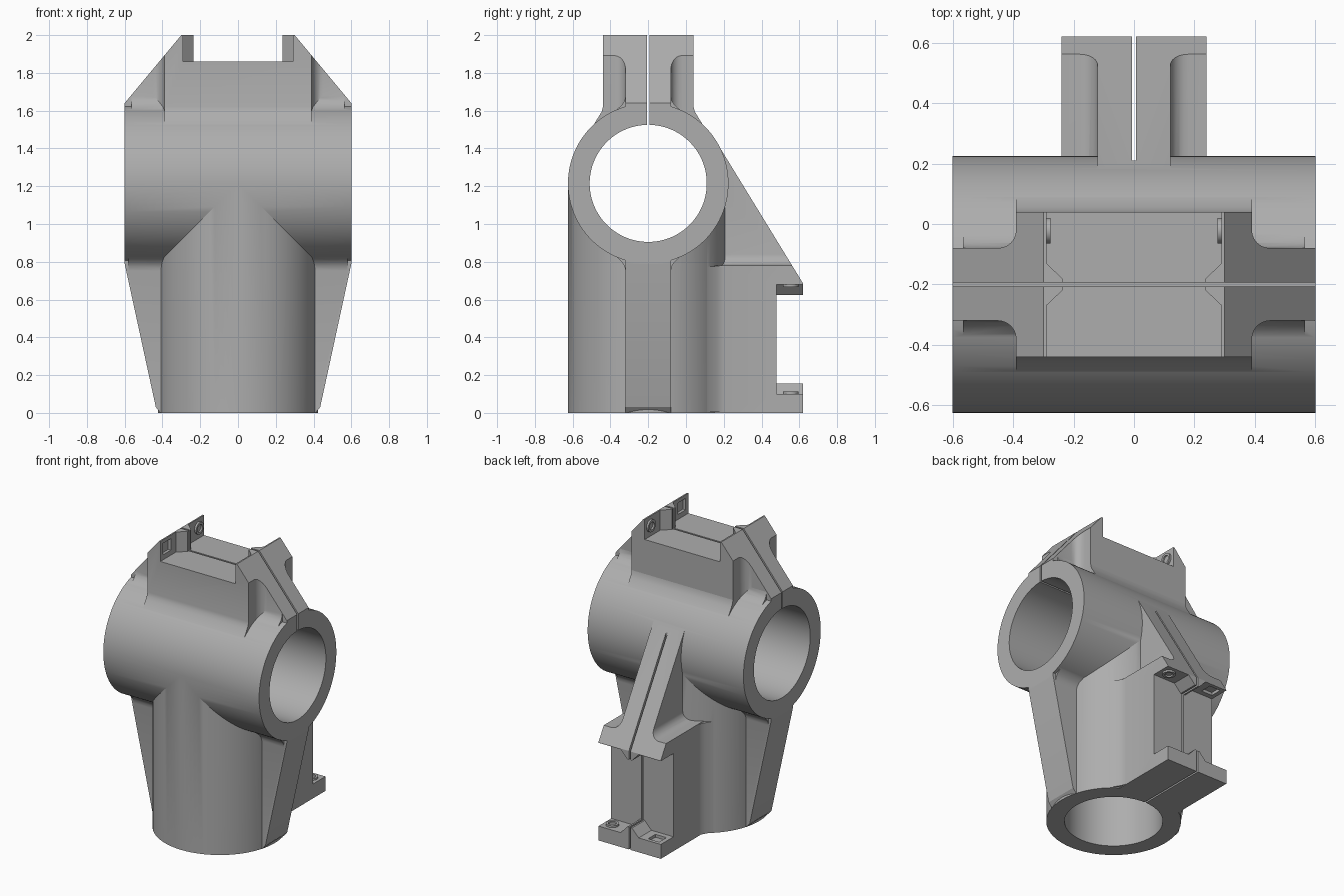
import bpy
import bmesh
import math
from mathutils import Matrix

if "Cube" in bpy.data.objects:
    bpy.data.objects.remove(bpy.data.objects["Cube"], do_unlink=True)

grey = bpy.data.materials.new("plain_grey")
grey.use_nodes = True
grey.diffuse_color = (0.42, 0.42, 0.42, 1)
grey.node_tree.nodes["Principled BSDF"].inputs["Base Color"].default_value = (0.42, 0.42, 0.42, 1)

R, BORE = 0.425, 0.31          # tube outer and inner radius
CY, CZ = -0.2, 1.215           # shared tube centre
WORLD = Matrix.Identity(4)
PLACE = {"x": lambda a, b, c: (c, a, b),
         "y": lambda a, b, c: (a, c, b),
         "z": lambda a, b, c: (a, b, c)}


def prism(name, pts, axis, lo, hi, frame=WORLD):
    """Extrude a flat outline along an axis of the given frame."""
    bm = bmesh.new()
    rings = [[bm.verts.new(frame @ Matrix.Translation(PLACE[axis](a, b, c)).translation)
              for a, b in pts] for c in (lo, hi)]
    bm.faces.new(rings[0])
    bm.faces.new(rings[1])
    n = len(pts)
    for i in range(n):
        j = (i + 1) % n
        bm.faces.new((rings[0][i], rings[0][j], rings[1][j], rings[1][i]))
    bmesh.ops.recalc_face_normals(bm, faces=bm.faces)
    mesh = bpy.data.meshes.new(name)
    bm.to_mesh(mesh)
    bm.free()
    mesh.materials.append(grey)
    ob = bpy.data.objects.new(name, mesh)
    bpy.context.collection.objects.link(ob)
    return ob


def circle(a, b, r, n=96):
    return [(a + r * math.cos(2 * math.pi * (i + 0.5) / n),
             b + r * math.sin(2 * math.pi * (i + 0.5) / n)) for i in range(n)]


def rect(a0, a1, b0, b1):
    return [(a0, b0), (a1, b0), (a1, b1), (a0, b1)]


def combine(target, other, operation):
    bpy.context.view_layer.objects.active = target
    mod = target.modifiers.new("join", "BOOLEAN")
    mod.operation, mod.solver, mod.object = operation, "EXACT", other
    bpy.ops.object.modifier_apply(modifier=mod.name)
    bpy.data.objects.remove(other, do_unlink=True)


def fillet(a, b, su, sv, r=0.06, n=6):
    """Concave round where a lug (at a) meets a rib (at b), from lug to rib."""
    arc = [(a + r - r * math.cos(t), b + r - r * math.sin(t))
           for t in (math.pi / 2 * i / n for i in range(n + 1))]
    return [(su * u, sv * v) for u, v in arc]


def flare(name, o, axis, ca, cb, sign, lo, hi):
    """Blend strip where a rib of half width o runs into a round tube."""
    def h(v):
        return math.sqrt(R * R - v * v)
    half = [(o, h(o) + 0.055), (o + 0.006, h(o) + 0.03), (o + 0.018, h(o) + 0.01),
            (o + 0.05, h(o + 0.05) - 0.002), (o + 0.02, 0.33)]
    pts = half + [(-a, b) for a, b in reversed(half)]
    return prism(name, [(ca + a, cb + sign * b) for a, b in pts], axis, lo, hi)


def clamp(name, outline, side, depth, frame):
    """Clamp block: plan outline trimmed to a side profile, pocket cut out."""
    block = prism(name, outline, "z", -depth, 0, frame)
    combine(block, prism("trim", side, "y", -0.5, 0.5, frame), "INTERSECT")
    right = [(0.29, -0.4), (0.29, -0.07), (0.235, -0.018),
             (0.235, 0.018), (0.29, 0.07), (0.29, 0.4)]
    pocket = right + [(-u, v) for u, v in reversed(right)]
    combine(block, prism("pocket", pocket, "z", -0.14, 0.1, frame), "DIFFERENCE")
    # round stud and square nut recess on each lug
    for s in (-1, 1):
        def span(p, q):
            return sorted((s * p, s * q))
        combine(block, prism("stud", circle(0.178, -0.065, 0.042, 32), "x",
                             *span(0.277, 0.3), frame), "UNION")
        combine(block, prism("stud_hole", circle(0.178, -0.065, 0.026, 32), "x",
                             *span(0.27, 0.288), frame), "DIFFERENCE")
        combine(block, prism("nut_recess", rect(-0.21, -0.125, -0.105, -0.025), "x",
                             *span(0.27, 0.31), frame), "DIFFERENCE")
    return block


# Local frames: u along the lugs, v across the slit, w outwards
top = Matrix.Translation((0, CY, 2))
back = Matrix(((0, 1, 0, 0), (0, 0, 1, 0.62), (1, 0, 0, 0.39), (0, 0, 0, 1)))

# Tubes
body = prism("tee_clamp_body", circle(CY, CZ, R), "x", -0.6, 0.6)
combine(body, prism("upright_tube", circle(0, CY, R), "z", 0, CZ), "UNION")

# Side gussets
gusset = [(0.6, 1), (0.6, 0.79), (0.435, 0.03), (0.41, 0)]
gusset += [(-x, z) for x, z in reversed(gusset)]
combine(body, prism("gussets", gusset, "y", CY - 0.12, CY + 0.12), "UNION")

# Top clamp, with a sloping rib at both ends
top_plan = []
for su, sv in ((1, 1), (-1, 1), (-1, -1), (1, -1)):
    corner = [(su * 0.6, sv * 0.12)] + fillet(0.39, 0.12, su, sv)[::-1] + [(su * 0.39, sv * 0.24)]
    top_plan += corner if su * sv > 0 else corner[::-1]
top_side = [(0.6, -0.9), (0.6, -0.36), (0.3, 0), (-0.3, 0), (-0.6, -0.36), (-0.6, -0.9)]
combine(body, clamp("top_clamp", top_plan, top_side, 0.78, top), "UNION")

# Back clamp, with one sloping rib rising to the cross tube
arm = [(1.043, 0.12)] + fillet(0.39, 0.12, 1, 1)[::-1] + [(0.39, 0.24), (-0.39, 0.24)]
back_plan = arm + [(u, -v) for u, v in reversed(arm)]
back_side = [(-0.39, -0.9), (-0.39, 0), (0.295, 0), (1.043, -0.458), (1.043, -0.9)]
combine(body, clamp("back_clamp", back_plan, back_side, 0.6, back), "UNION")

# Blends between ribs and tubes
for args in (("upper_rib_blend", 0.12, "x", CY, CZ, 1, -0.565, 0.565),
             ("lower_rib_blend", 0.12, "x", CY, CZ, -1, -0.58, 0.58),
             ("top_clamp_blend", 0.24, "x", CY, CZ, 1, -0.39, 0.39),
             ("back_clamp_blend", 0.24, "z", 0, CY, 1, 0.004, 0.776)):
    combine(body, flare(*args), "UNION")

# Bores
combine(body, prism("cross_bore", circle(CY, CZ, BORE), "x", -1, 1), "DIFFERENCE")
combine(body, prism("upright_bore", circle(0, CY, BORE), "z", -1, 0.79), "DIFFERENCE")

# Clamping slits
combine(body, prism("top_slit", rect(-0.7, 0.7, -0.58, 0.1), "y", -0.006, 0.006, top), "DIFFERENCE")
slit = [(-0.5, -0.57), (0.4, -0.57), (0.4, -0.41), (1.1, -0.41), (1.1, 0.1), (-0.5, 0.1)]
combine(body, prism("back_slit", slit, "y", -0.006, 0.006, back), "DIFFERENCE")

# Smooth tubes, crisp edges
bpy.ops.object.select_all(action="DESELECT")
body.select_set(True)
bpy.context.view_layer.objects.active = body
bpy.ops.object.shade_smooth_by_angle(angle=math.radians(25))
